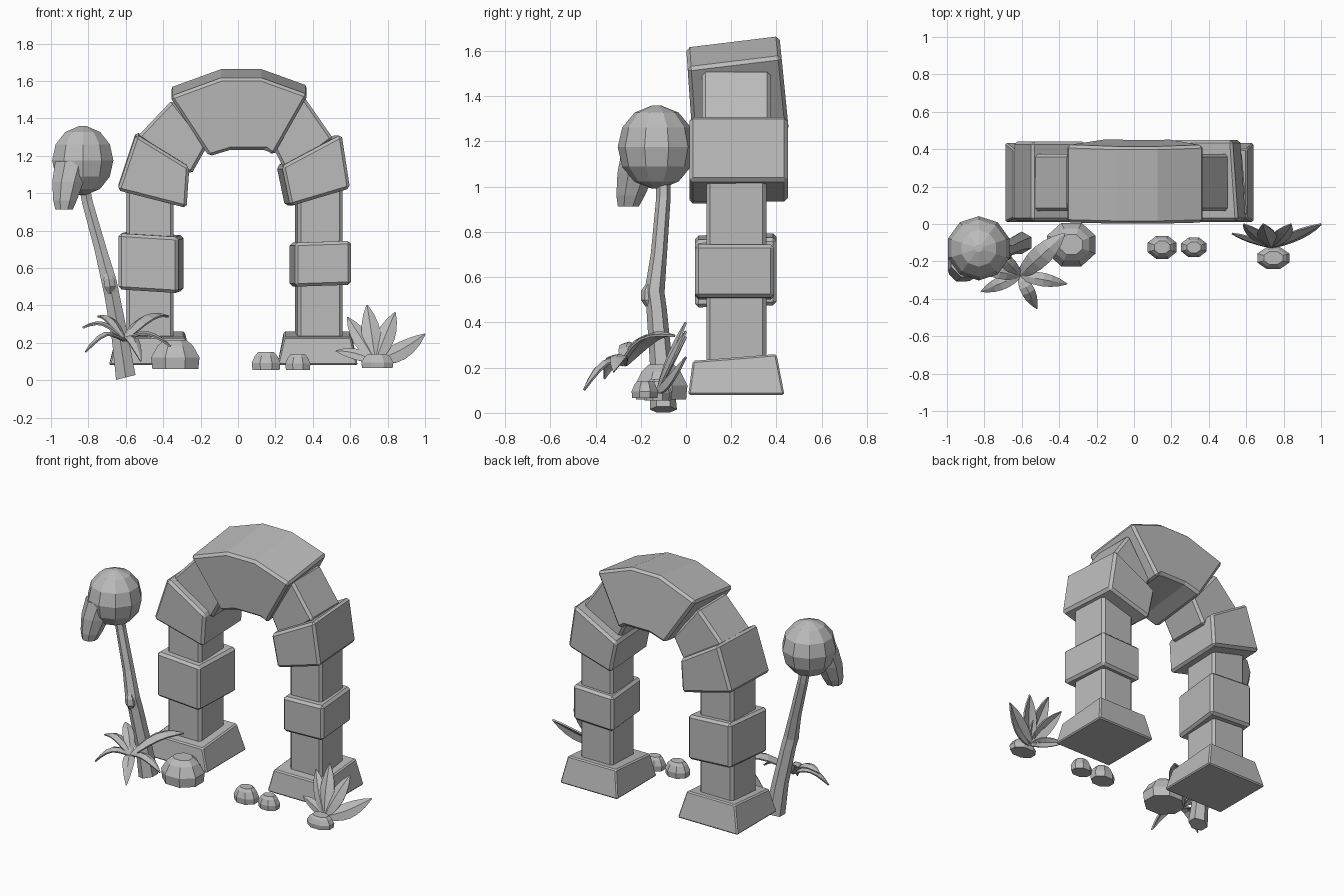
import bpy
import math
from mathutils import Vector

if "Cube" in bpy.data.objects:
    bpy.data.objects.remove(bpy.data.objects["Cube"], do_unlink=True)

GREY = (0.5, 0.5, 0.5, 1.0)
stone = bpy.data.materials.new("plain grey")
stone.use_nodes = True
stone.diffuse_color = GREY
stone.node_tree.nodes["Principled BSDF"].inputs["Base Color"].default_value = GREY


def add_mesh(name, verts, faces, bevel=0.0, thickness=0.0):
    import bmesh
    mesh = bpy.data.meshes.new(name)
    mesh.from_pydata(verts, [], faces)
    bm = bmesh.new()
    bm.from_mesh(mesh)
    bmesh.ops.recalc_face_normals(bm, faces=bm.faces)
    bm.to_mesh(mesh)
    bm.free()
    mesh.materials.append(stone)
    obj = bpy.data.objects.new(name, mesh)
    bpy.context.collection.objects.link(obj)
    if bevel:
        mod = obj.modifiers.new("chipped_edges", 'BEVEL')
        mod.width = bevel
        mod.segments = 1
        mod.limit_method = 'ANGLE'
    if thickness:
        mod = obj.modifiers.new("thickness", 'SOLIDIFY')
        mod.thickness = thickness
        mod.offset = 0
    return obj


def bridge(rings, n):
    """Faces joining consecutive loops of n vertices, capped at both ends."""
    faces = [tuple(range(n)), tuple(range((rings - 1) * n, rings * n))]
    for k in range(rings - 1):
        for i in range(n):
            j = (i + 1) % n
            faces.append((k * n + i, k * n + j, (k + 1) * n + j, (k + 1) * n + i))
    return faces


def block(name, outline, y0, y1, shift=(0, 0), lean=(0, 0), bevel=0.016):
    """Stone cut from an x-z outline, from y0 back to y1, optionally skewed."""
    low = min(z for x, z in outline)
    verts = [(x, y0 - lean[0] * (z - low), z) for x, z in outline]
    verts += [(x + shift[0], y1 - lean[1] * (z - low), z + shift[1]) for x, z in outline]
    return add_mesh(name, verts, bridge(2, len(outline)), bevel)


def box_outline(x0, x1, z0, z1, skew=0.0):
    return [(x0, z0), (x1, z0 + skew), (x1, z1), (x0, z1 - skew)]


def rings(name, path, sides, tilt=0.0, squash=1.0):
    """Loft of polygon rings; path holds x, y, z and radius."""
    verts = []
    for x, y, z, r in path:
        for i in range(sides):
            a = math.tau * (i + 0.5) / sides
            verts.append((x + r * math.cos(a), y + r * squash * math.sin(a),
                          z + tilt * r * math.cos(a)))
    return add_mesh(name, verts, bridge(len(path), sides))


def leaf(name, root, tip, lift, width, facing):
    """Arched leaf with a raised middle rib."""
    root, tip, facing = Vector(root), Vector(tip), Vector(facing)
    chord = tip - root
    side = chord.cross(facing).normalized()
    out = side.cross(chord).normalized()
    steps = 6
    verts, faces = [], []
    for k in range(steps + 1):
        t = k / steps
        p = root + chord * t + Vector((0, 0, lift * math.sin(math.pi * t)))
        w = width * max(0.04, math.sin(math.pi * (0.08 + 0.92 * t)) ** 0.8)
        verts += [p - side * w, p + out * w * 0.35, p + side * w]
        if k:
            a = 3 * (k - 1)
            faces += [(a, a + 1, a + 4, a + 3), (a + 1, a + 2, a + 5, a + 4)]
    return add_mesh(name, verts, faces, thickness=0.01)


# Column plinths
def plinth(name, x0, x1, inset):
    verts = [(x0, 0.01, 0.08), (x1, 0.01, 0.08), (x1, 0.435, 0.08), (x0, 0.435, 0.08),
             (x0 + inset, 0.03, 0.23), (x1 - inset, 0.03, 0.23),
             (x1 - inset, 0.40, 0.26), (x0 + inset, 0.40, 0.26)]
    add_mesh(name, verts, bridge(2, 4), 0.008)


plinth("left_plinth", 0.21, 0.64, 0.035)
plinth("right_plinth", -0.69, -0.24, 0.045)

# Column shafts and their collars
block("left_shaft", box_outline(0.32, 0.56, 0.2, 1.08), 0.09, 0.355, (-0.015, 0))
block("right_shaft", box_outline(-0.595, -0.345, 0.2, 1.08), 0.09, 0.355)
block("left_collar", box_outline(0.305, 0.605, 0.50, 0.745, 0.01), 0.04, 0.39, (-0.03, 0))
block("right_collar", box_outline(-0.64, -0.32, 0.485, 0.765, -0.02), 0.04, 0.40, (0.03, 0.01))

# Arch: springers, recessed stones and keystone
block("left_springer", [(0.28, 0.93), (0.60, 1.025), (0.555, 1.315), (0.235, 1.145)],
      0.015, 0.45, (-0.03, 0))
block("right_springer", [(-0.645, 1.015), (-0.275, 0.92), (-0.26, 1.14), (-0.545, 1.315)],
      0.015, 0.44, (0, 0.015))
block("left_recessed_stone", [(0.18, 1.26), (0.35, 1.52), (0.51, 1.29), (0.26, 1.10)],
      0.07, 0.375)
block("right_recessed_stone", [(-0.16, 1.26), (-0.35, 1.50), (-0.54, 1.30), (-0.25, 1.10)],
      0.07, 0.375)
block("keystone", [(-0.365, 1.515), (-0.09, 1.615), (0.125, 1.615), (0.375, 1.525),
                   (0.19, 1.20), (0.15, 1.23), (-0.04, 1.23), (-0.155, 1.195)],
      0.03, 0.455, (0, 0.05), (0.07, 0.10))

# Tree
rings("trunk", [(-0.60, -0.10, 0.015, 0.06), (-0.63, -0.11, 0.22, 0.05),
                (-0.675, -0.13, 0.46, 0.045), (-0.69, -0.14, 0.53, 0.045),
                (-0.735, -0.12, 0.70, 0.036), (-0.805, -0.10, 0.95, 0.032),
                (-0.83, -0.10, 1.08, 0.032)], 6, tilt=0.25)
rings("trunk_knot", [(-0.685, -0.16, 0.46, 0.012), (-0.685, -0.165, 0.50, 0.035),
                     (-0.69, -0.165, 0.54, 0.033), (-0.70, -0.16, 0.58, 0.012)], 6)
crown = []
for k in range(7):
    a = math.pi * (k + 0.25) / 6.5
    crown.append((-0.83, -0.13, 1.175 - 0.185 * math.cos(a), 0.172 * math.sin(a)))
rings("crown", crown, 10)
rings("crown_lobe", [(-0.93, -0.255, 0.912, 0.05), (-0.925, -0.245, 0.96, 0.068),
                     (-0.91, -0.22, 1.06, 0.09), (-0.885, -0.19, 1.17, 0.10)], 8)


# Rocks
def rock(name, x, y, z0, z1, r, top, squash):
    h = z1 - z0
    rings(name, [(x, y, z0, r * 0.95), (x, y, z0 + h * 0.4, r),
                 (x, y, z0 + h * 0.8, (r + top) * 0.5), (x, y, z1, top)], 8, squash=squash)


rock("large_rock", -0.335, -0.11, 0.06, 0.215, 0.14, 0.065, 0.9)
rock("small_rock", 0.15, -0.125, 0.055, 0.15, 0.083, 0.045, 0.8)
rock("small_rock_beside", 0.32, -0.125, 0.055, 0.14, 0.073, 0.04, 0.78)
rock("plant_rock", 0.745, -0.182, 0.065, 0.14, 0.093, 0.055, 0.68)

# Drooping fern beside the tree
for i, (tip, lift, width) in enumerate([
        ((-0.37, -0.05, 0.34), 0.05, 0.055), ((-0.36, -0.32, 0.18), 0.05, 0.035),
        ((-0.52, -0.45, 0.10), 0.06, 0.035), ((-0.815, -0.36, 0.15), 0.06, 0.035),
        ((-0.83, -0.24, 0.28), 0.05, 0.035), ((-0.75, -0.13, 0.34), 0.04, 0.035)]):
    leaf("fern_leaf_%d" % (i + 1), (-0.61, -0.275, 0.21), tip, lift, width, (0, 0, 1))

# Upright plant at the other column
for i, (tip, lift, width) in enumerate([
        ((0.525, -0.05, 0.155), 0.01, 0.03), ((0.585, 0.0, 0.335), 0.0, 0.045),
        ((0.69, 0.0, 0.40), 0.0, 0.05), ((0.84, 0.0, 0.36), 0.0, 0.05),
        ((1.0, 0.0, 0.245), -0.02, 0.05)]):
    leaf("plant_leaf_%d" % (i + 1), (0.735, -0.12, 0.10), tip, lift, width, (0, -1, 0.4))
